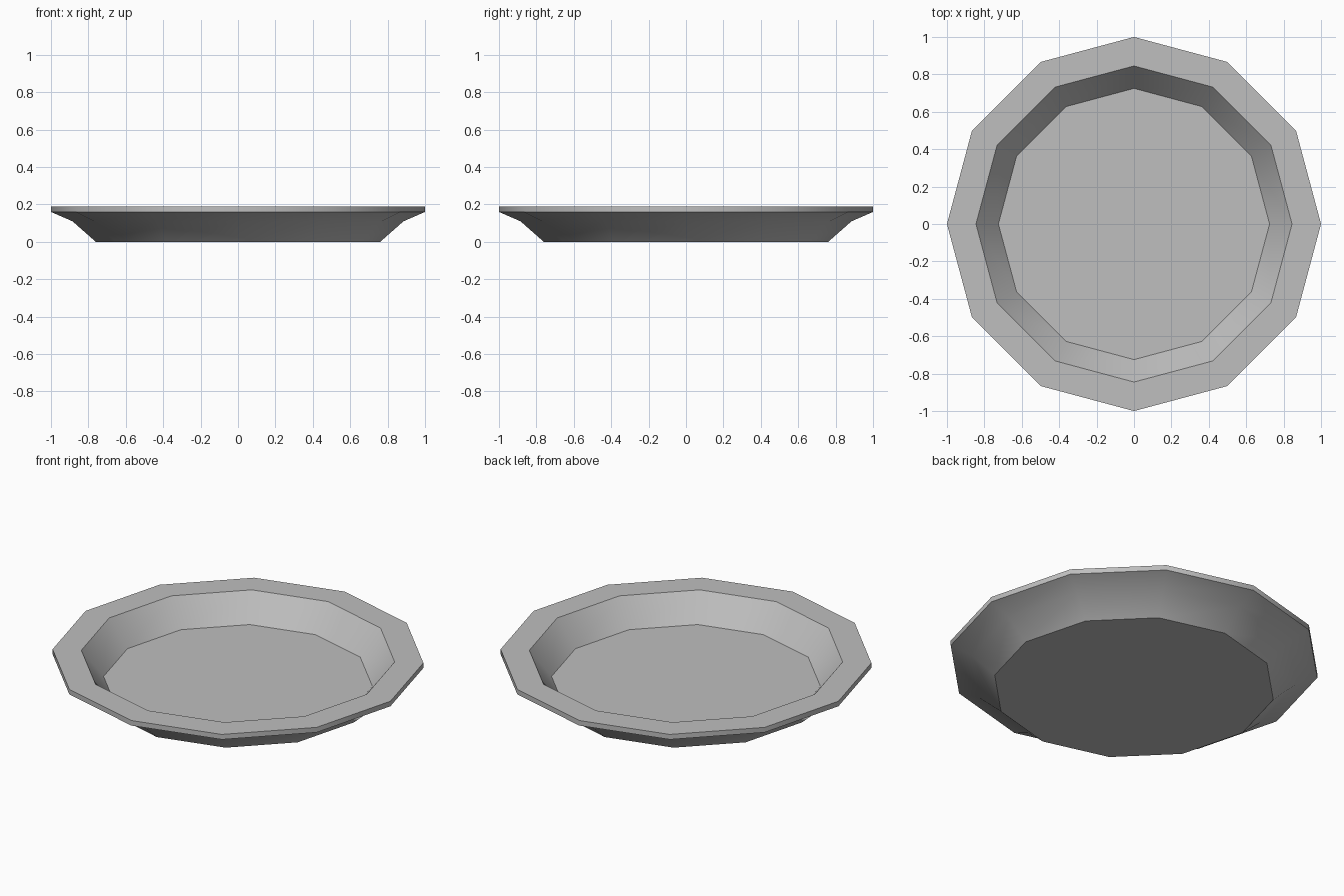
import bpy
import bmesh
from math import cos, sin, tau, radians

cube = bpy.data.objects.get("Cube")
if cube:
    bpy.data.objects.remove(cube, do_unlink=True)

SIDES = 12

# Single glaze colour
glaze = bpy.data.materials.new("grey_glaze")
glaze.use_nodes = True
colour = (0.52, 0.52, 0.52, 1)
glaze.diffuse_color = colour
glaze.node_tree.nodes["Principled BSDF"].inputs["Base Color"].default_value = colour

# Cross-section (radius, height): base, flared underside, lip, inner wall, floor
profile = [(0.76, 0), (0.885, 0.11), (1, 0.16), (1, 0.19), (0.845, 0.19), (0.725, 0.04)]

# Sweep the section around the twelve-sided plate
bm = bmesh.new()
rings = [[bm.verts.new((r * cos(tau * i / SIDES), r * sin(tau * i / SIDES), z))
          for i in range(SIDES)] for r, z in profile]
for low, high in zip(rings, rings[1:]):
    for i in range(SIDES):
        j = (i + 1) % SIDES
        bm.faces.new((low[i], low[j], high[j], high[i]))

# Flat underside and eating surface
bm.faces.new(rings[0][::-1])
bm.faces.new(rings[-1])
bmesh.ops.recalc_face_normals(bm, faces=bm.faces[:])

mesh = bpy.data.meshes.new("plate")
bm.to_mesh(mesh)
bm.free()
mesh.materials.append(glaze)
plate = bpy.data.objects.new("plate", mesh)
bpy.context.collection.objects.link(plate)

# Smooth around the walls, crisp at the lip, floor and base
bpy.ops.object.select_all(action='DESELECT')
plate.select_set(True)
bpy.context.view_layer.objects.active = plate
bpy.ops.object.shade_smooth_by_angle(angle=radians(35))
